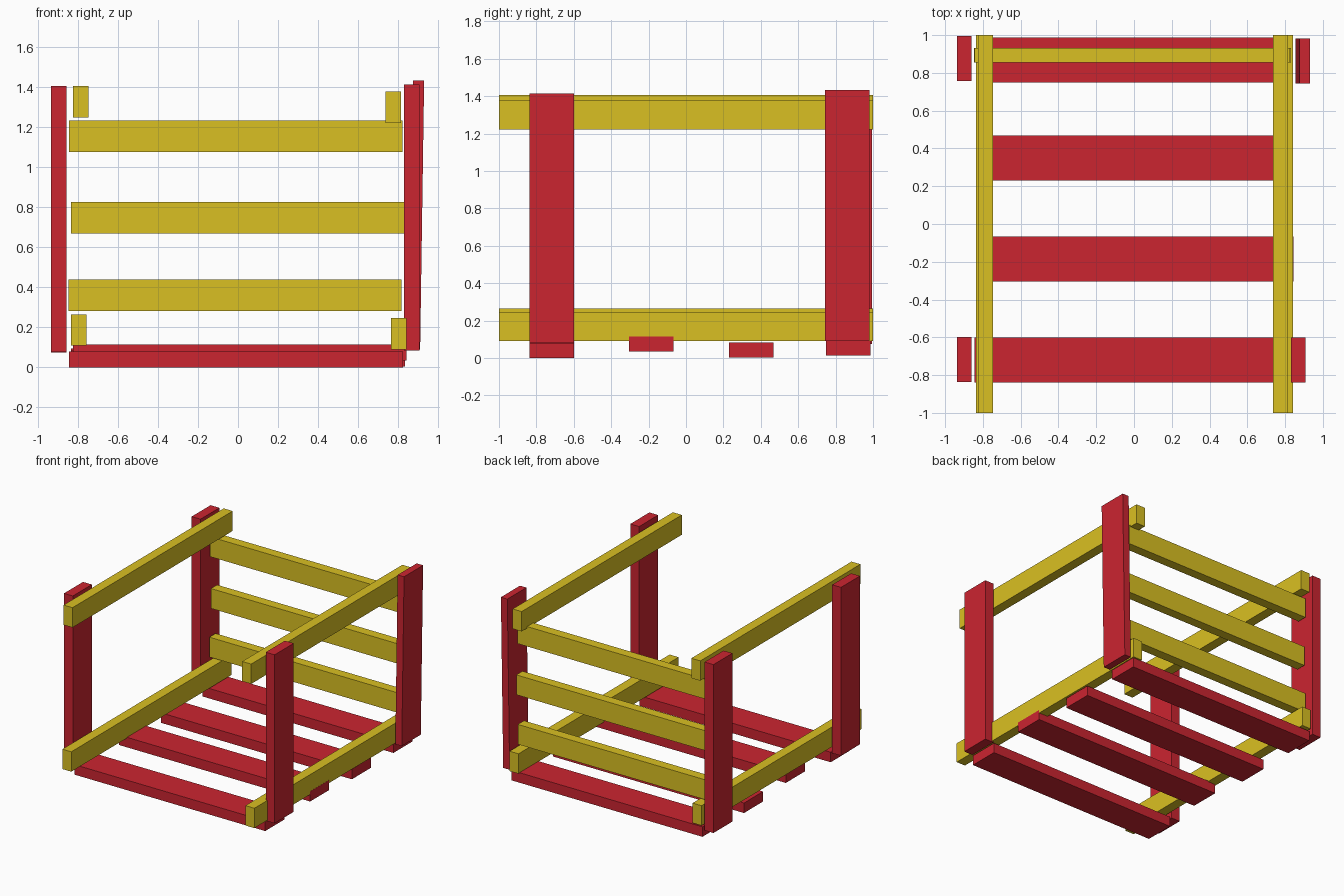
import bpy
import bmesh

if "Cube" in bpy.data.objects:
    bpy.data.objects.remove(bpy.data.objects["Cube"])


def make_material(name, colour):
    mat = bpy.data.materials.new(name)
    mat.diffuse_color = (*colour, 1.0)
    mat.use_nodes = True
    mat.node_tree.nodes["Principled BSDF"].inputs["Base Color"].default_value = mat.diffuse_color
    return mat


RED = make_material("red_paint", (0.60, 0.018, 0.03))
YELLOW = make_material("yellow_paint", (0.70, 0.53, 0.016))


def board(name, mat, x, y, z, lean=0.0):
    """Box from (min, max) ranges; lean shifts the top end along x."""
    bm = bmesh.new()
    bmesh.ops.create_cube(bm, size=1.0)
    for v in bm.verts:
        top = v.co.z > 0
        v.co = [r[0] + (c + 0.5) * (r[1] - r[0]) for c, r in zip(v.co, (x, y, z))]
        if top:
            v.co.x += lean
    mesh = bpy.data.meshes.new(name)
    bm.to_mesh(mesh)
    bm.free()
    mesh.materials.append(mat)
    obj = bpy.data.objects.new(name, mesh)
    bpy.context.collection.objects.link(obj)
    return obj


# Long side rails, running front to back
for name, x, z in (
    ("left_top_rail", -0.825, 1.25),
    ("right_top_rail", 0.737, 1.222),
    ("left_bottom_rail", -0.836, 0.108),
    ("right_bottom_rail", 0.765, 0.09),
):
    board(name, YELLOW, (x, x + 0.078), (-1, 1), (z, z + 0.157))

# Back slats, slightly uneven as if hand nailed
for name, x, z in (
    ("back_slat_low", -0.848, 0.282),
    ("back_slat_middle", -0.835, 0.67),
    ("back_slat_high", -0.845, 1.077),
):
    board(name, YELLOW, (x, x + 1.667), (0.854, 0.931), (z, z + 0.157))

# Floor boards
for i, (x, y, z) in enumerate((
    (-0.845, -0.838, 0.0),
    (-0.826, -0.305, 0.035),
    (-0.835, 0.23, 0.004),
    (-0.835, 0.749, 0.014),
)):
    board(f"floor_board_{i + 1}", RED, (x, x + 1.67), (y, y + 0.238), (z, z + 0.079))

# Corner posts, outside the rails; the back right one leans outward
board("front_left_post", RED, (-0.936, -0.859), (-0.836, -0.599), (0.076, 1.407))
board("back_left_post", RED, (-0.936, -0.859), (0.758, 0.994), (0.074, 1.405))
board("front_right_post", RED, (0.83, 0.907), (-0.838, -0.6), (0.083, 1.415))
board("back_right_post", RED, (0.855, 0.911), (0.744, 0.982), (0.09, 1.434), lean=0.02)
